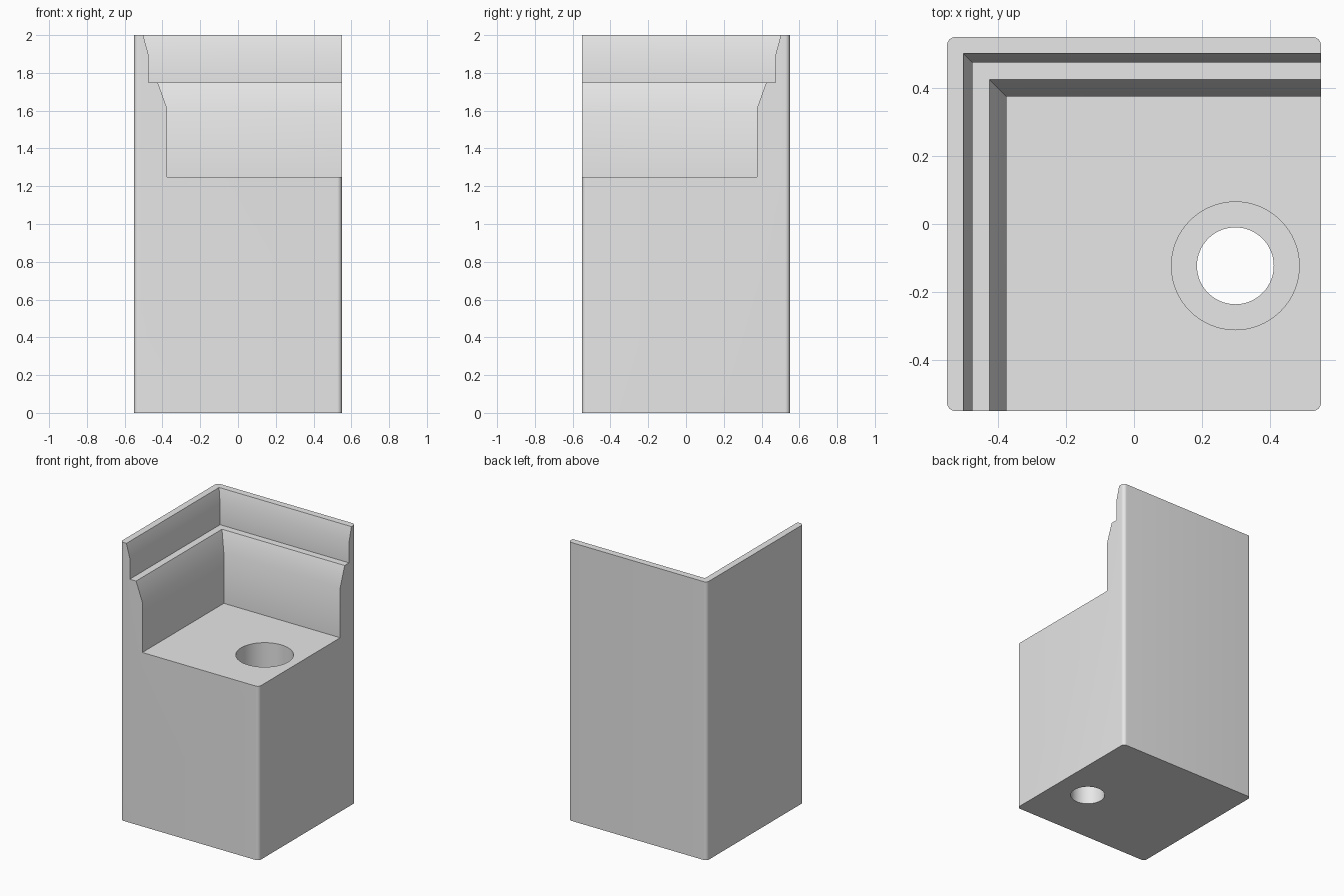
import bpy, bmesh, math

cube = bpy.data.objects.get("Cube")
if cube:
    bpy.data.objects.remove(cube, do_unlink=True)

HALF = 0.55

grey = bpy.data.materials.new("plain grey")
grey.use_nodes = True
grey.diffuse_color = (0.8, 0.8, 0.8, 1)
grey.node_tree.nodes["Principled BSDF"].inputs["Base Color"].default_value = (0.8, 0.8, 0.8, 1)


def to_object(bm, name):
    bmesh.ops.recalc_face_normals(bm, faces=bm.faces)
    mesh = bpy.data.meshes.new(name)
    bm.to_mesh(mesh)
    bm.free()
    mesh.materials.append(grey)
    obj = bpy.data.objects.new(name, mesh)
    bpy.context.collection.objects.link(obj)
    return obj


def loft(rings, name):
    """Closed solid through a stack of equal-length rings."""
    bm = bmesh.new()
    loops = [[bm.verts.new(p) for p in ring] for ring in rings]
    n = len(loops[0])
    for a, b in zip(loops, loops[1:]):
        for i in range(n):
            j = (i + 1) % n
            bm.faces.new((a[i], a[j], b[j], b[i]))
    bm.faces.new(loops[0][::-1])
    bm.faces.new(loops[-1])
    return to_object(bm, name)


def cut(target, cutter):
    cutter.hide_render = True
    mod = target.modifiers.new("cut", 'BOOLEAN')
    mod.operation = 'DIFFERENCE'
    mod.solver = 'EXACT'
    mod.object = cutter
    bpy.ops.object.select_all(action='DESELECT')
    target.select_set(True)
    bpy.context.view_layer.objects.active = target
    bpy.ops.object.modifier_apply(modifier=mod.name)
    bpy.data.objects.remove(cutter, do_unlink=True)


# Block with small rounded vertical corners
bm = bmesh.new()
bmesh.ops.create_cube(bm, size=1)
for v in bm.verts:
    v.co = (v.co.x * 2 * HALF, v.co.y * 2 * HALF, (v.co.z + 0.5) * 2)
upright = [e for e in bm.edges if abs(e.verts[0].co.z - e.verts[1].co.z) > 1]
bmesh.ops.bevel(bm, geom=upright, offset=0.025, segments=10, profile=0.5, affect='EDGES')
block = to_object(bm, "corner_block")

# Stepped corner recess, open to the front and right: (height, wall distance)
steps = [(1.25, 0.375), (1.61, 0.375), (1.75, 0.425), (1.75, 0.475),
         (1.9, 0.475), (2.0, 0.502), (2.1, 0.529)]
recess = loft([[(-d, -1, z), (1, -1, z), (1, d, z), (-d, d, z)] for z, d in steps],
              "recess_cutter")
cut(block, recess)

# Counterbored through hole: (height, radius)
bore = [(-0.2, 0.113), (0.5, 0.113), (0.5, 0.188), (1.6, 0.188)]
SEG = 64
hole = loft([[(0.298 + r * math.cos(2 * math.pi * i / SEG),
               -0.123 + r * math.sin(2 * math.pi * i / SEG), z) for i in range(SEG)]
             for z, r in bore], "hole_cutter")
cut(block, hole)

# Smooth the fillets, bore and coves while keeping hard edges
bpy.ops.object.shade_smooth_by_angle(angle=math.radians(30))
